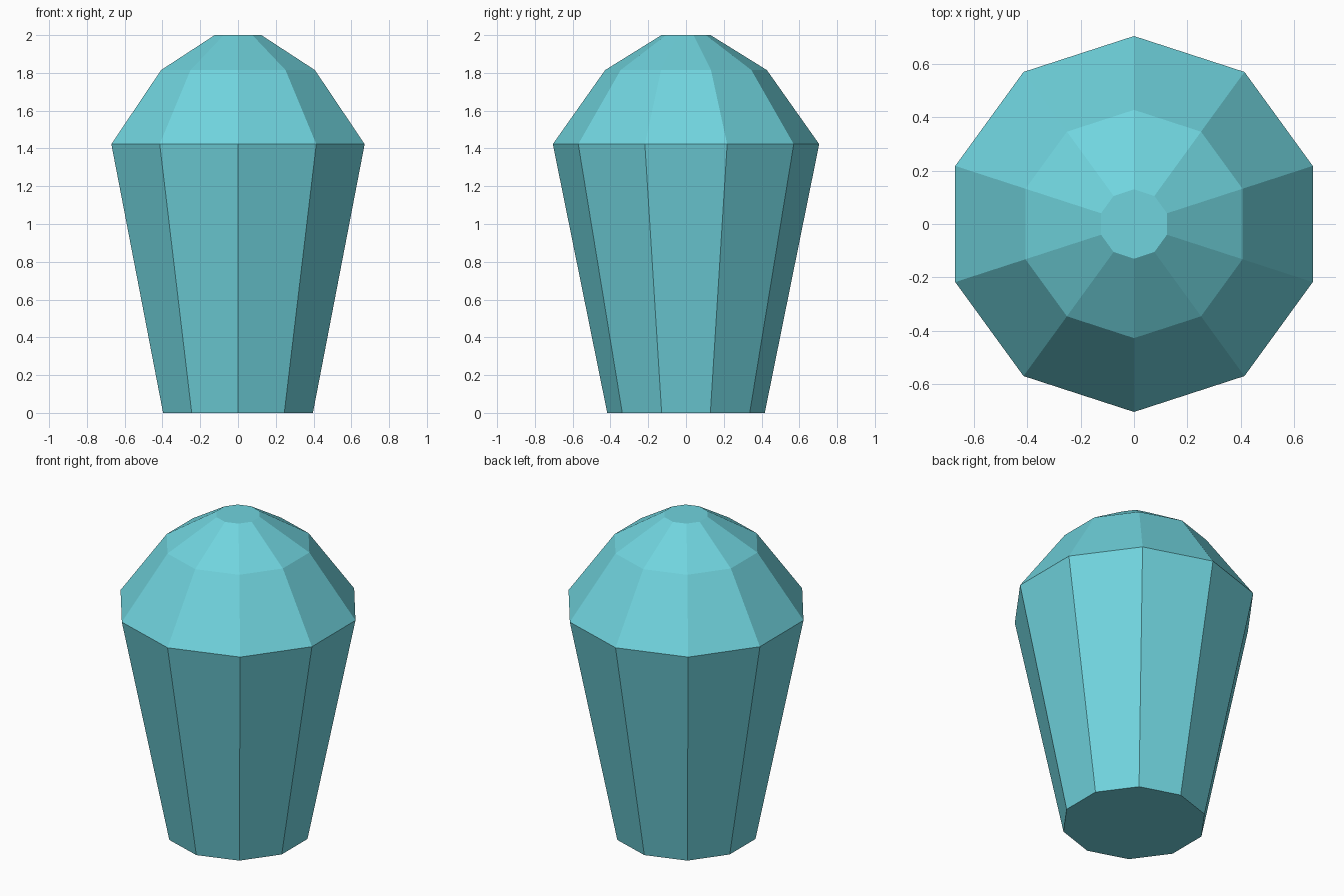
import bpy, bmesh, math

if "Cube" in bpy.data.objects:
    bpy.data.objects.remove(bpy.data.objects["Cube"])

SIDES = 10
# (radius, height) of each ring, bottom to top
PROFILE = [(0.417, 0.0), (0.705, 1.423), (0.428, 1.815), (0.13, 2.0)]

mat = bpy.data.materials.new("turquoise")
mat.diffuse_color = (0.162, 0.658, 0.73, 1.0)
mat.use_nodes = True
mat.node_tree.nodes["Principled BSDF"].inputs["Base Color"].default_value = mat.diffuse_color

# Faceted gem: tapered body with a stepped dome on top, corners facing +/-y
bm = bmesh.new()
rings = []
for r, z in PROFILE:
    angles = [math.pi / 2 + 2 * math.pi * i / SIDES for i in range(SIDES)]
    rings.append([bm.verts.new((r * math.cos(a), r * math.sin(a), z)) for a in angles])

# Side facets
for low, high in zip(rings, rings[1:]):
    for i in range(SIDES):
        j = (i + 1) % SIDES
        bm.faces.new((low[i], low[j], high[j], high[i]))

# Flat base and small flat top
bm.faces.new(rings[0][::-1])
bm.faces.new(rings[-1])
bmesh.ops.recalc_face_normals(bm, faces=bm.faces)

mesh = bpy.data.meshes.new("faceted_gem")
bm.to_mesh(mesh)
bm.free()
mesh.materials.append(mat)
bpy.context.collection.objects.link(bpy.data.objects.new("faceted_gem", mesh))
